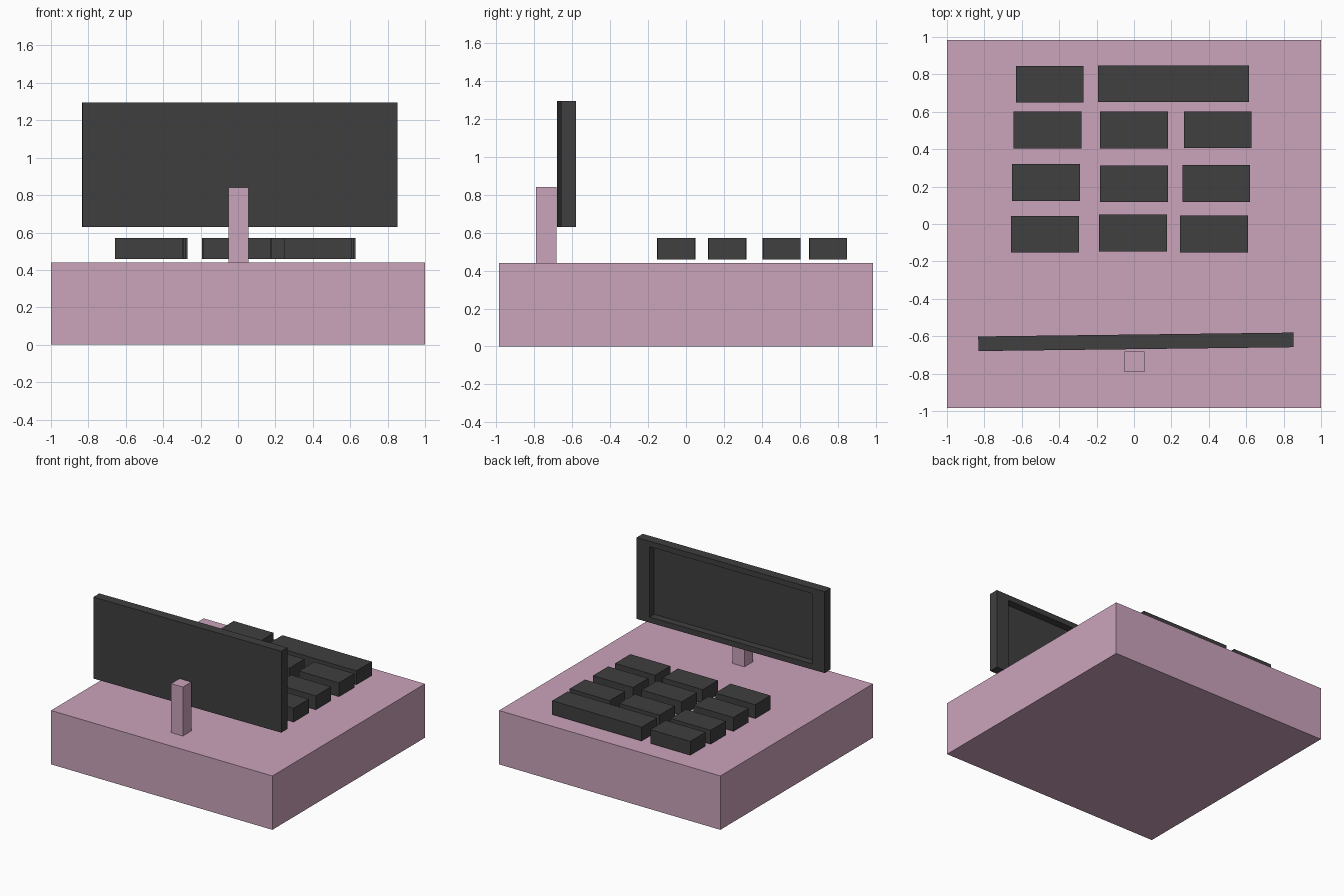
import bpy, bmesh, math
from mathutils import Matrix

if "Cube" in bpy.data.objects:
    bpy.data.objects.remove(bpy.data.objects["Cube"])


def material(name, rgb):
    mat = bpy.data.materials.new(name)
    mat.diffuse_color = (*rgb, 1)
    mat.use_nodes = True
    mat.node_tree.nodes["Principled BSDF"].inputs["Base Color"].default_value = mat.diffuse_color
    return mat


PINK = material("pink", (0.60, 0.37, 0.50))
DARK = material("dark", (0.05, 0.05, 0.05))


def box_bmesh(size):
    bm = bmesh.new()
    bmesh.ops.create_cube(bm, size=1, matrix=Matrix.Diagonal((*size, 1)))
    return bm


def finish(name, bm, location, mat):
    mesh = bpy.data.meshes.new(name)
    bm.to_mesh(mesh)
    bm.free()
    mesh.materials.append(mat)
    obj = bpy.data.objects.new(name, mesh)
    obj.location = location
    bpy.context.collection.objects.link(obj)
    return obj


def box(name, size, location, mat):
    return finish(name, box_bmesh(size), location, mat)


# Body and display post
box("body", (2.0, 1.97, 0.44), (0, 0, 0.22), PINK)
box("display_post", (0.106, 0.11, 0.40), (0.003, -0.737, 0.64), PINK)

# Display: slab with a recessed screen on the keypad side
W, D, H = 1.685, 0.078, 0.665
MARGIN_X, MARGIN_Z, DEPTH = 0.116, 0.045, 0.06
bm = box_bmesh((W, D, H))
bm.normal_update()
screen = next(f for f in bm.faces if f.normal.y > 0.9)
bmesh.ops.inset_individual(bm, faces=[screen], thickness=0.02)
for v in screen.verts:
    v.co.x = math.copysign(W / 2 - MARGIN_X, v.co.x)
    v.co.z = math.copysign(H / 2 - MARGIN_Z, v.co.z)
hole = bmesh.ops.extrude_discrete_faces(bm, faces=[screen])["faces"][0]
for v in hole.verts:
    v.co.y -= DEPTH
display = finish("display", bm, (0.01, -0.63, 0.962), DARK)
display.rotation_euler.z = math.radians(0.7)

# Keypad: rows of (key centre x, key centre y, key width)
KEY = 0.362
rows = [
    [(-0.45, 0.747, KEY), (0.211, 0.75, 0.808)],
    [(-0.462, 0.502, KEY), (0.0, 0.502, KEY), (0.448, 0.504, KEY)],
    [(-0.471, 0.221, KEY), (0.0, 0.215, KEY), (0.439, 0.217, KEY)],
    [(-0.476, -0.055, KEY), (-0.005, -0.048, KEY), (0.428, -0.053, KEY)],
]
for r, row in enumerate(rows, 1):
    for c, (x, y, width) in enumerate(row, 1):
        box(f"key_row{r}_{c}", (width, 0.197, 0.113), (x, y, 0.514), DARK)
